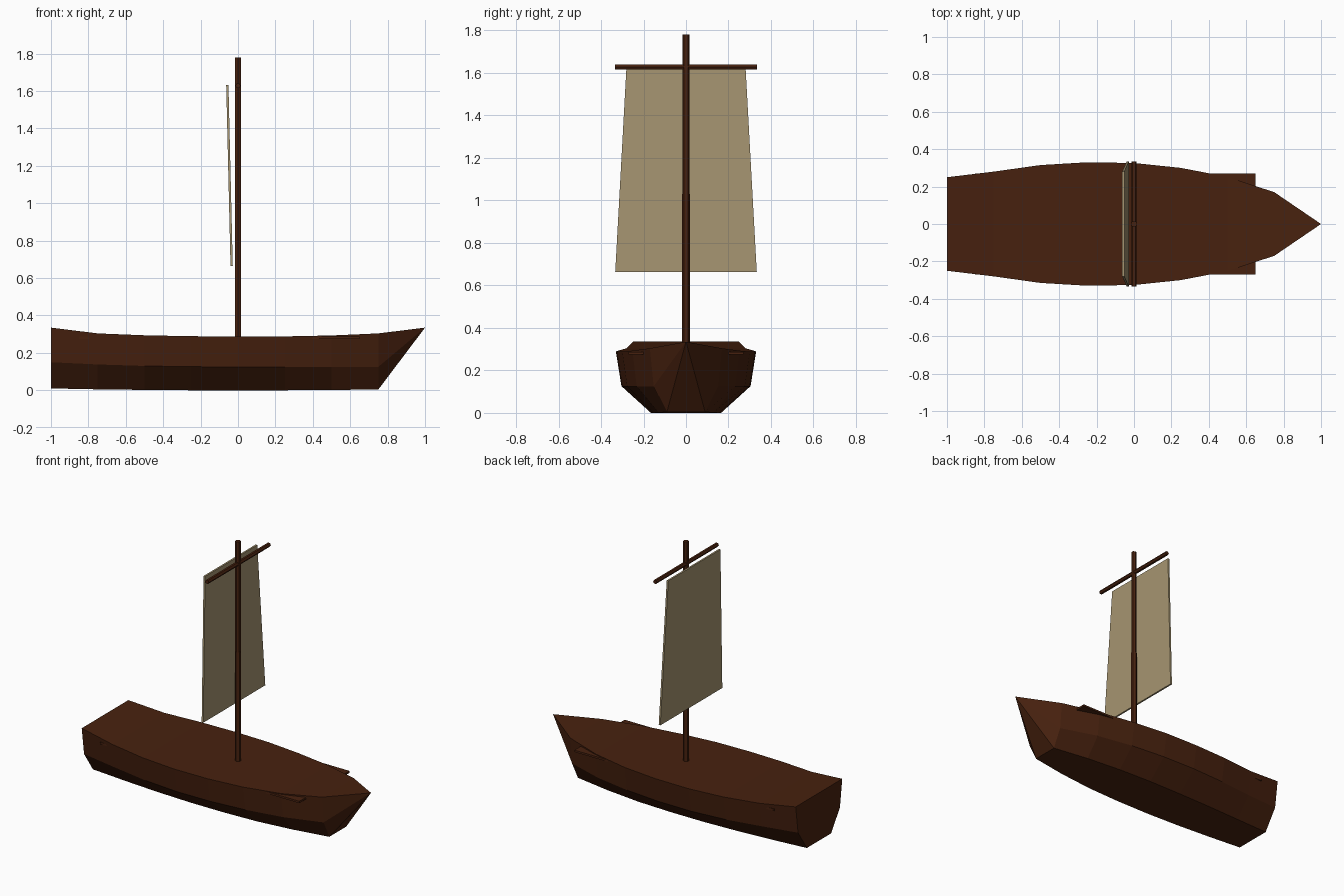
import bpy, bmesh, math
from mathutils import Matrix

if "Cube" in bpy.data.objects:
    bpy.data.objects.remove(bpy.data.objects["Cube"])


def material(name, rgb):
    m = bpy.data.materials.new(name)
    m.diffuse_color = (*rgb, 1)
    m.use_nodes = True
    m.node_tree.nodes["Principled BSDF"].inputs["Base Color"].default_value = m.diffuse_color
    return m


WOOD = material("dark brown wood", (0.064, 0.0155, 0.0046))
CLOTH = material("tan canvas", (0.38, 0.30, 0.165))


def make_object(name, bm, mat):
    bmesh.ops.recalc_face_normals(bm, faces=bm.faces)
    mesh = bpy.data.meshes.new(name)
    bm.to_mesh(mesh)
    bm.free()
    mesh.materials.append(mat)
    ob = bpy.data.objects.new(name, mesh)
    bpy.context.collection.objects.link(ob)
    return ob


def pole(name, radius, length, matrix):
    # six-sided spar centred on its own axis
    bm = bmesh.new()
    bmesh.ops.create_cone(bm, cap_ends=True, segments=6, radius1=radius,
                          radius2=radius, depth=length, matrix=matrix)
    return make_object(name, bm, WOOD)


# Hull: x, sheer half width, sheer z, chine half width, chine z, keel half width, keel z
STATIONS = [
    (-1.00, 0.250, 0.335, 0.225, 0.150, 0.130, 0.010),
    (-0.75, 0.280, 0.304, 0.255, 0.138, 0.145, 0.005),
    (-0.50, 0.315, 0.294, 0.288, 0.130, 0.158, 0.002),
    (-0.25, 0.330, 0.289, 0.304, 0.126, 0.165, 0.000),
    (0.00, 0.326, 0.288, 0.300, 0.125, 0.165, 0.000),
    (0.25, 0.300, 0.288, 0.277, 0.125, 0.155, 0.000),
    (0.50, 0.252, 0.293, 0.232, 0.125, 0.130, 0.002),
    (0.75, 0.170, 0.304, 0.152, 0.125, 0.090, 0.004),
]
bm = bmesh.new()
rings = []
for x, sw, sz, cw, cz, kw, kz in STATIONS:
    half = [(sw, sz), (cw, cz), (kw, kz)]
    ring = half + [(-y, z) for y, z in reversed(half)]
    rings.append([bm.verts.new((x, y, z)) for y, z in ring])
for a, b in zip(rings, rings[1:]):
    for i in range(6):
        j = (i + 1) % 6
        bm.faces.new((a[i], a[j], b[j], b[i]))
bm.faces.new(rings[0])                       # transom
tip = bm.verts.new((1.0, 0, 0.335))          # pointed bow
for i in range(6):
    bm.faces.new((rings[-1][i], rings[-1][(i + 1) % 6], tip))
make_object("hull", bm, WOOD)

# Deck plate that pokes through the hull sides near the bow
bm = bmesh.new()
bmesh.ops.create_cube(bm, size=1, matrix=Matrix.Translation((-0.1, 0, 0.281))
                      @ Matrix.Diagonal((1.5, 0.54, 0.013, 1)))
make_object("deck", bm, WOOD)

# Mast in two steps, corners pointing along y
pole("lower_mast", 0.020, 0.79, Matrix.Translation((0, 0, 0.635)))
pole("upper_mast", 0.0175, 0.78, Matrix.Translation((0, 0, 1.39)))

# Yard across the mast, flat top and bottom
pole("yard", 0.014, 0.666, Matrix.Translation((0, 0, 1.628))
     @ Matrix.Rotation(math.pi / 2, 4, 'X') @ Matrix.Rotation(math.pi / 2, 4, 'Z'))

# Sail: thin tapered slab leaning aft
bm = bmesh.new()
bmesh.ops.create_cube(bm, size=2)
for v in bm.verts:
    top = v.co.z > 0
    v.co = (v.co.x * 0.006 + (-0.057 if top else -0.034),
            v.co.y * (0.28 if top else 0.333),
            1.632 if top else 0.664)
make_object("sail", bm, CLOTH)
